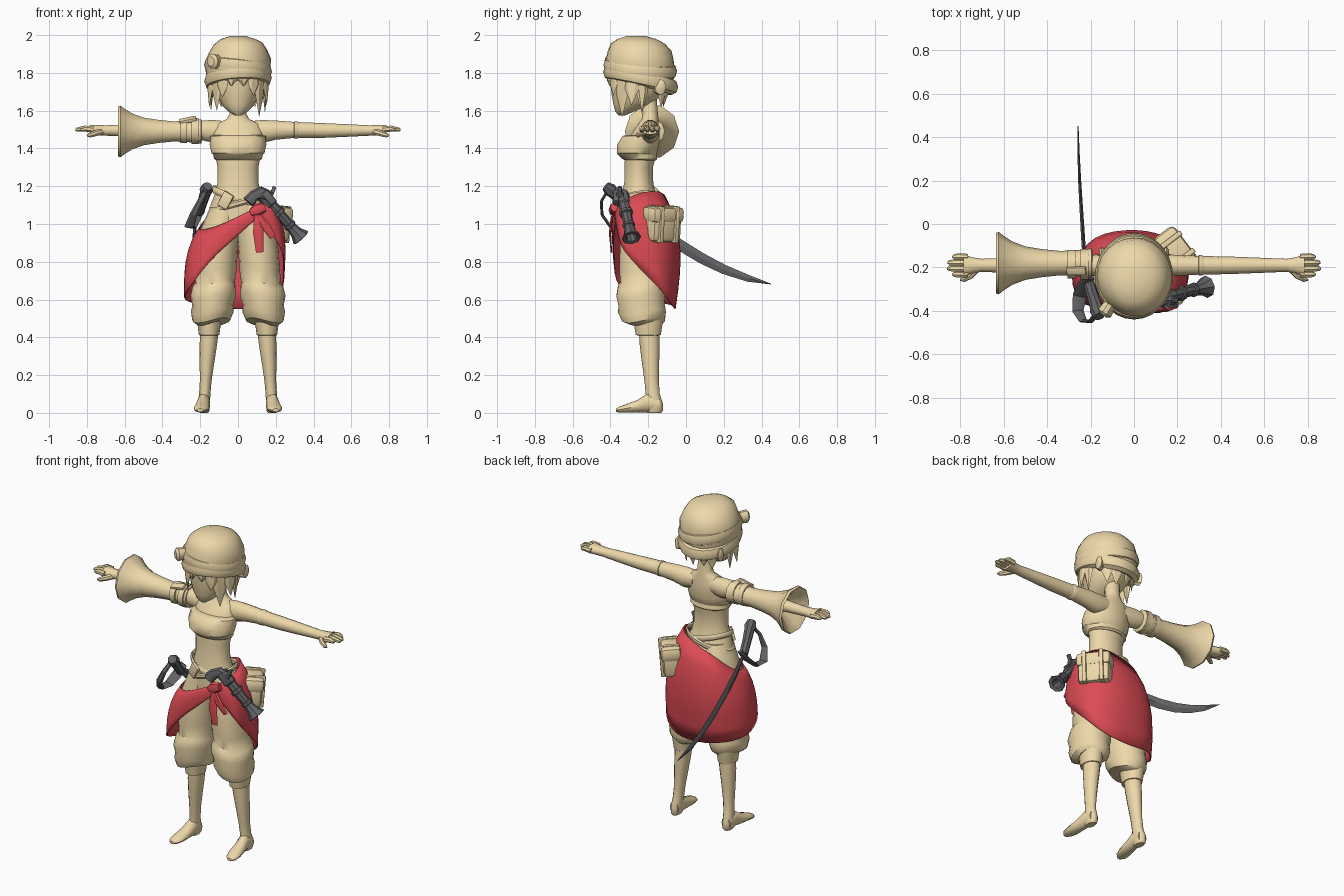
import bpy, bmesh, math
from mathutils import Vector, Matrix, Euler

X, Y, Z = Vector((1, 0, 0)), Vector((0, 1, 0)), Vector((0, 0, 1))

def material(name, c):
    m = bpy.data.materials.new(name)
    m.diffuse_color = (*c, 1)
    return m

TAN = material("tan", (0.85, 0.69, 0.40))
RED = material("red", (0.72, 0.07, 0.09))
IRON = material("iron", (0.13, 0.13, 0.14))

def finish(name, bm, mat, angle=40):
    bmesh.ops.recalc_face_normals(bm, faces=bm.faces)
    me = bpy.data.meshes.new(name)
    bm.to_mesh(me)
    bm.free()
    me.materials.append(mat)
    me.shade_smooth()
    me.set_sharp_from_angle(angle=math.radians(angle))
    ob = bpy.data.objects.new(name, me)
    bpy.context.collection.objects.link(ob)
    return ob

def sweep(name, rings, mat=TAN, n=14, d=None, ref=X, side=1, closed=False, warp=None, angle=40):
    """Join elliptical rings (x, y, z, a, b); a runs along ref, b across it."""
    bm, loops = bmesh.new(), []
    P = [Vector(r[:3]) for r in rings]
    for i, r in enumerate(rings):
        if closed:
            t = P[(i + 1) % len(P)] - P[i - 1]
        else:
            t = d or P[min(i + 1, len(P) - 1)] - P[max(i - 1, 0)]
        t = t.normalized()
        u = (ref - t * ref.dot(t)).normalized()
        v = t.cross(u)
        ring = []
        for k in range(n):
            w = math.tau * k / n
            p = P[i] + u * r[3] * math.cos(w) + v * r[4] * math.sin(w)
            if warp:
                p = warp(p, w)
            ring.append(bm.verts.new((p.x * side, p.y, p.z)))
        loops.append(ring)
    for i in range(len(loops) - (0 if closed else 1)):
        A, B = loops[i], loops[(i + 1) % len(loops)]
        for k in range(n):
            bm.faces.new((A[k], A[(k + 1) % n], B[(k + 1) % n], B[k]))
    if not closed:
        bm.faces.new(loops[0])
        bm.faces.new(loops[-1])
    return finish(name, bm, mat, angle)

def box(name, loc, size, rot=(0, 0, 0), mat=TAN, bevel=0.01):
    bm = bmesh.new()
    bmesh.ops.create_cube(bm, size=1)
    bmesh.ops.scale(bm, vec=size, verts=bm.verts)
    if bevel:
        bmesh.ops.bevel(bm, geom=bm.edges[:], offset=bevel, segments=2, profile=0.5, affect='EDGES')
    bmesh.ops.transform(bm, matrix=Matrix.Translation(loc) @ Euler(rot).to_matrix().to_4x4(), verts=bm.verts)
    return finish(name, bm, mat)

def vertical(y, rows, x=0):
    """Rows (z, rx, ry, dy, dx) to rings."""
    return [(x + (r[4] if len(r) > 4 else 0), y + r[3], r[0], r[1], r[2]) for r in rows]

def hoop(name, c, r, tube, tilt, mat=TAN, n=28, m=8):
    """Elliptical hoop; tilt gives the slope of z along x and y."""
    rings = []
    for k in range(n):
        w = math.tau * k / n
        x, y = r[0] * math.cos(w), r[1] * math.sin(w)
        rings.append((c[0] + x, c[1] + y, c[2] + tilt[0] * x + tilt[1] * y, tube[1], tube[0]))
    return sweep(name, rings, mat, m, ref=Z, closed=True)

# Torso, neck, chest wrap
sweep("torso", vertical(-.25, [(1.0, .16, .11, .02), (1.1, .145, .105, .01), (1.16, .122, .09, 0), (1.22, .108, .078, 0),
      (1.3, .108, .076, 0), (1.37, .122, .085, .01), (1.43, .13, .09, .02), (1.49, .135, .07, .04),
      (1.53, .12, .055, .05), (1.555, .06, .045, .06), (1.58, .045, .042, .06), (1.7, .043, .043, .05)]), n=18, d=Z)
sweep("chest_wrap", vertical(-.25, [(1.335, .11, .08, .01), (1.345, .127, .094, .005), (1.37, .132, .104, -.01),
      (1.375, .14, .108, -.01), (1.42, .15, .112, -.005), (1.465, .147, .098, .01), (1.472, .125, .08, .01)]), n=18, d=Z)

# Head and turban
sweep("head", vertical(-.25, [(1.575, .018, .018, -.09), (1.595, .05, .05, -.075), (1.63, .085, .095, -.04),
      (1.68, .113, .135, -.01), (1.74, .128, .153, 0), (1.82, .13, .155, 0)]), n=18, d=Z)
def swirl(p, w):
    s = 1 + .022 * math.sin(2 * w + p.z * 38)
    return Vector((p.x * s, -.245 + (p.y + .245) * s, p.z + .05 * (p.x + .1) * (p.z < 1.96) - .1 * (p.y + .245) * (p.z < 1.85)))
sweep("turban_dome", vertical(-.245, [(1.74, .15, .165, 0), (1.8, .172, .185, 0), (1.86, .172, .184, 0), (1.91, .155, .168, 0),
      (1.95, .132, .14, -.01), (1.98, .09, .1, -.015), (1.995, .04, .05, -.02)]), n=24, d=Z, warp=swirl)
hoop("turban_lower_fold", (0, -.24, 1.765), (.145, .165), (.034, .042), (.06, -.24))
hoop("turban_upper_fold", (0, -.242, 1.825), (.15, .165), (.03, .04), (-.12, -.1))
sweep("turban_rosette", [(-.11, -.37, 1.86, .03, .036), (-.135, -.41, 1.86, .034, .04), (-.142, -.42, 1.86, .02, .026)], n=10, ref=X)

# Hair strands: angle from the front (to +x), tip height, width, outward flare
for a, z, w, out in [(-14, 1.73, .03, 0), (12, 1.73, .03, 0), (34, 1.68, .035, .005), (-34, 1.67, .035, .005),
                     (54, 1.57, .04, -.005), (-54, 1.60, .04, -.005), (76, 1.63, .04, .015), (-76, 1.62, .04, .015),
                     (94, 1.59, .032, .0), (-94, 1.60, .032, .0), (138, 1.62, .045, -.01), (-138, 1.62, .045, -.01),
                     (163, 1.62, .05, -.03), (-160, 1.63, .05, -.03)]:
    t = math.radians(a)
    rad, tan = Vector((math.sin(t), -math.cos(t), 0)), Vector((math.cos(t), math.sin(t), 0))
    rings = []
    for f, k in ((0, .9), (.45, 1), (1, .03)):
        r = 1 + out * f / .15
        rings.append((.143 * r * rad.x, -.245 + .163 * r * rad.y, 1.79 + (z - 1.79) * f, w * k, .014 * k))
    sweep("hair_strand", rings, n=6, ref=tan, angle=25)

for s in (1, -1):
    # Ear
    sweep("ear", [(.12, -.15, 1.72, .025, .035), (.15, -.135, 1.725, .03, .042), (.16, -.13, 1.73, .012, .02)], n=8, d=X, ref=Y, side=s)
    # Arm, hand, thumb
    sweep("arm", [(x, -.19, z, a, b) for x, z, a, b in [(.06, 1.495, .045, .05), (.13, 1.49, .05, .062), (.2, 1.497, .048, .052),
          (.3, 1.498, .043, .043), (.45, 1.495, .04, .04), (.6, 1.495, .034, .033), (.7, 1.495, .03, .028),
          (.74, 1.497, .036, .028), (.785, 1.5, .05, .026)]], d=X, ref=Y, side=s)
    for i, tip in enumerate((.835, .86, .857, .835)):
        y = -.232 + .027 * i
        sweep("finger", [(.765, y, 1.5, .014, .018), (.81, y, 1.505, .016, .016), (tip - .01, y, 1.5, .013, .012), (tip, y, 1.498, .005, .005)], n=7, ref=Y, side=s)
    sweep("thumb", [(.72, -.205, 1.49, .018, .016), (.755, -.24, 1.48, .016, .015), (.785, -.256, 1.47, .013, .012), (.8, -.258, 1.467, .004, .004)], n=7, ref=Z, side=s)
    # Baggy trouser leg and cuff
    sweep("trouser_leg", vertical(-.23, [(.475, .07, .085, .02, .15), (.49, .1, .115, .005, .142), (.535, .113, .128, -.003, .136),
          (.57, .108, .124, -.005, .134), (.62, .121, .13, -.01, .131), (.67, .113, .124, -.008, .126), (.69, .104, .119, 0, .121),
          (.76, .108, .125, 0, .115), (.86, .106, .122, 0, .108), (.97, .105, .12, .002, .095), (1.06, .085, .11, 0, .075),
          (1.13, .07, .092, -.01, .058)]), n=18, d=Z, side=s,
          warp=lambda p, w: p + Z * .014 * math.sin(2 * w) if p.z < .8 else p)
    sweep("trouser_cuff", vertical(-.2, [(.41, .045, .055, 0), (.412, .054, .068, 0), (.5, .066, .082, 0)], .153), d=Z, side=s)
    # Shin and foot
    sweep("shin", vertical(-.18, [(.45, .05, .055, -.015, .15), (.36, .046, .053, -.012, .157), (.27, .039, .046, -.008, .164),
          (.17, .031, .038, -.002, .171), (.1, .03, .037, .004, .176), (.05, .031, .046, .012, .18), (.012, .03, .045, .013, .18),
          (0, .022, .036, .013, .18)]), n=12, d=Z, side=s)
    sweep("foot", [(.18, -.14, .042, .03, .04), (.181, -.2, .054, .034, .052), (.187, -.255, .035, .038, .034), (.193, -.31, .025, .041, .024),
          (.198, -.35, .018, .034, .016), (.2, -.37, .014, .016, .009)], n=12, d=Y, ref=X, side=s)

# Flared sleeve (open bell) and arm bands
sweep("flared_sleeve", [(x, -.18, 1.49, r, r) for x, r in [(-.19, .05), (-.195, .068), (-.26, .06), (-.34, .056), (-.42, .064),
      (-.5, .077), (-.56, .1), (-.6, .126), (-.622, .144), (-.635, .138), (-.61, .1), (-.55, .05), (-.54, .02)]], n=10, d=X, ref=Y)
for x0, x1, r in ((-.21, -.245, .07), (-.27, -.305, .066)):
    sweep("arm_band", [(x, -.185, 1.493, q, q) for x, q in ((x0, r - .012), (x0, r), (x1, r), (x1, r - .012))], d=X, ref=Y)
box("arm_buckle", (-.265, -.215, 1.55), (.09, .04, .02), (.4, -.2, 0), bevel=.005)
sweep("glove_edge", [(x, -.19, 1.498, r, r) for x, r in ((.295, .04), (.298, .047), (.315, .046), (.325, .04))], d=X, ref=Y)

# Belts, buckle
hoop("upper_belt", (0, -.245, 1.145), (.133, .1), (.008, .018), (-.3, .1), m=6)
hoop("lower_belt", (0, -.245, 1.12), (.145, .107), (.008, .016), (.28, .1), m=6)
box("belt_buckle", (-.065, -.345, 1.125), (.06, .02, .085), (0, .5, -.3), bevel=.006)

# Pouch at the back right hip
turn = math.radians(37)
def pouch(name, u, v, z, size, bevel):
    c = Vector((.185, -.125, z)) + Vector((math.cos(turn), math.sin(turn), 0)) * u + Vector((-math.sin(turn), math.cos(turn), 0)) * v
    box(name, c, size, (0, .08, turn), bevel=bevel)
pouch("pouch_body", 0, 0, .99, (.11, .19, .17), .03)
pouch("pouch_flap", .008, 0, 1.05, (.12, .205, .085), .025)
for v in (-.05, .05):
    pouch("pouch_strap", .012, v, 1.0, (.118, .025, .195), .006)

# Red hip wrap: keys run from the knot round the left, back and right; top xyz, hem xyz
KEYS = [(.1, -.36, 1.09, .1, -.37, 1.03), (0, -.375, 1.04, 0, -.385, .94), (-.11, -.36, .99, -.14, -.385, .81),
        (-.2, -.29, .97, -.255, -.35, .67), (-.195, -.19, 1.0, -.28, -.2, .6), (-.11, -.11, 1.09, -.17, -.075, .57),
        (.02, -.105, 1.14, 0, -.055, .55), (.11, -.14, 1.17, .14, -.07, .57), (.16, -.21, 1.17, .23, -.13, .65),
        (.175, -.28, 1.15, .245, -.24, .76), (.155, -.34, 1.12, .225, -.34, .88), (.105, -.37, 1.09, .11, -.375, 1.02)]
def spline(i, t):
    a, b, c, e = (KEYS[max(0, min(len(KEYS) - 1, i + k))] for k in (-1, 0, 1, 2))
    return [.5 * (2 * q + (r - p) * t + (2 * p - 5 * q + 4 * r - s) * t * t + (3 * q - p - 3 * r + s) * t ** 3)
            for p, q, r, s in zip(a, b, c, e)]
bm, cols = bmesh.new(), []
for j in range((len(KEYS) - 1) * 4 + 1):
    i = min(j // 4, len(KEYS) - 2)
    k = spline(i, j / 4 - i)
    top, hem = Vector(k[:3]), Vector(k[3:])
    col = []
    for q in range(7):
        p = top.lerp(hem, q / 6)
        out = Vector((p.x, p.y + .22, 0)).normalized() * .09 * (top.z - hem.z) * math.sin(math.pi * (q / 6) ** .8)
        col.append(bm.verts.new(p + out))
    cols.append(col)
for A, B in zip(cols, cols[1:]):
    for q in range(6):
        bm.faces.new((A[q], A[q + 1], B[q + 1], B[q]))
wrap = finish("hip_wrap", bm, RED)
wrap.modifiers.new("cloth", 'SOLIDIFY').thickness = .006
sweep("wrap_knot", [(.07, -.375, 1.06, .02, .02), (.1, -.385, 1.075, .035, .025), (.14, -.38, 1.09, .025, .02)], RED, 8, ref=Z)
for tip, w in (((.115, -.395, .85), .028), ((.185, -.385, .93), .025)):
    mid = Vector((.1, -.39, 1.06)).lerp(Vector(tip), .5)
    sweep("wrap_tail", [(.1, -.385, 1.06, .014, .008), (*(mid - Y * .01), w, .007), (*tip, w * .7, .004)], RED, 6, ref=X, angle=20)

# Pistol
A, B = Vector((.12, -.34, 1.165)), Vector((.335, -.288, .925))
sweep("pistol_barrel", [(*A.lerp(B, t), r, r) for t, r in [(0, .026), (.02, .036), (.25, .036), (.27, .03), (.4, .03), (.41, .037),
      (.47, .037), (.48, .028), (.68, .026), (.69, .033), (.74, .033), (.75, .027), (.88, .034), (.99, .052), (1, .048), (.99, .03), (.8, .015)]],
      IRON, 8, d=(B - A).normalized(), ref=Y, angle=30)
sweep("pistol_grip", [(.18, -.35, 1.14, .03, .024), (.12, -.355, 1.165, .034, .026), (.085, -.36, 1.15, .03, .024), (.055, -.365, 1.115, .034, .027)], IRON, 8, ref=Z)
box("pistol_lock", (.165, -.37, 1.14), (.08, .03, .04), (0, .85, 0), IRON, .006)
box("pistol_hammer", (.185, -.35, 1.175), (.02, .02, .05), (0, .4, 0), IRON, .004)

# Sabre: curved blade, handle, guard
sweep("sabre_blade", [(-.21, -.28, 1.07, .02, .008), (-.228, -.16, .98, .028, .009), (-.235, -.05, .9, .029, .009), (-.243, .08, .82, .028, .008),
      (-.25, .2, .76, .025, .007), (-.255, .33, .712, .018, .005), (-.257, .45, .682, .002, .002)], IRON, 4, ref=Z, angle=25)
sweep("sabre_handle", [(-.205, -.28, 1.06, .026, .026), (-.19, -.33, 1.11, .027, .027), (-.172, -.385, 1.165, .03, .03),
      (-.168, -.4, 1.18, .036, .036), (-.16, -.425, 1.2, .026, .026)], IRON, 8, ref=X)
sweep("sabre_guard", [(-.168, -.41, 1.185, .014, .008), (-.2, -.448, 1.12, .016, .008), (-.235, -.445, 1.05, .02, .008),
      (-.258, -.4, .985, .026, .009), (-.25, -.33, .985, .032, .01), (-.225, -.275, 1.04, .034, .012), (-.205, -.245, 1.09, .024, .01)],
      IRON, 6, ref=X, angle=30)
